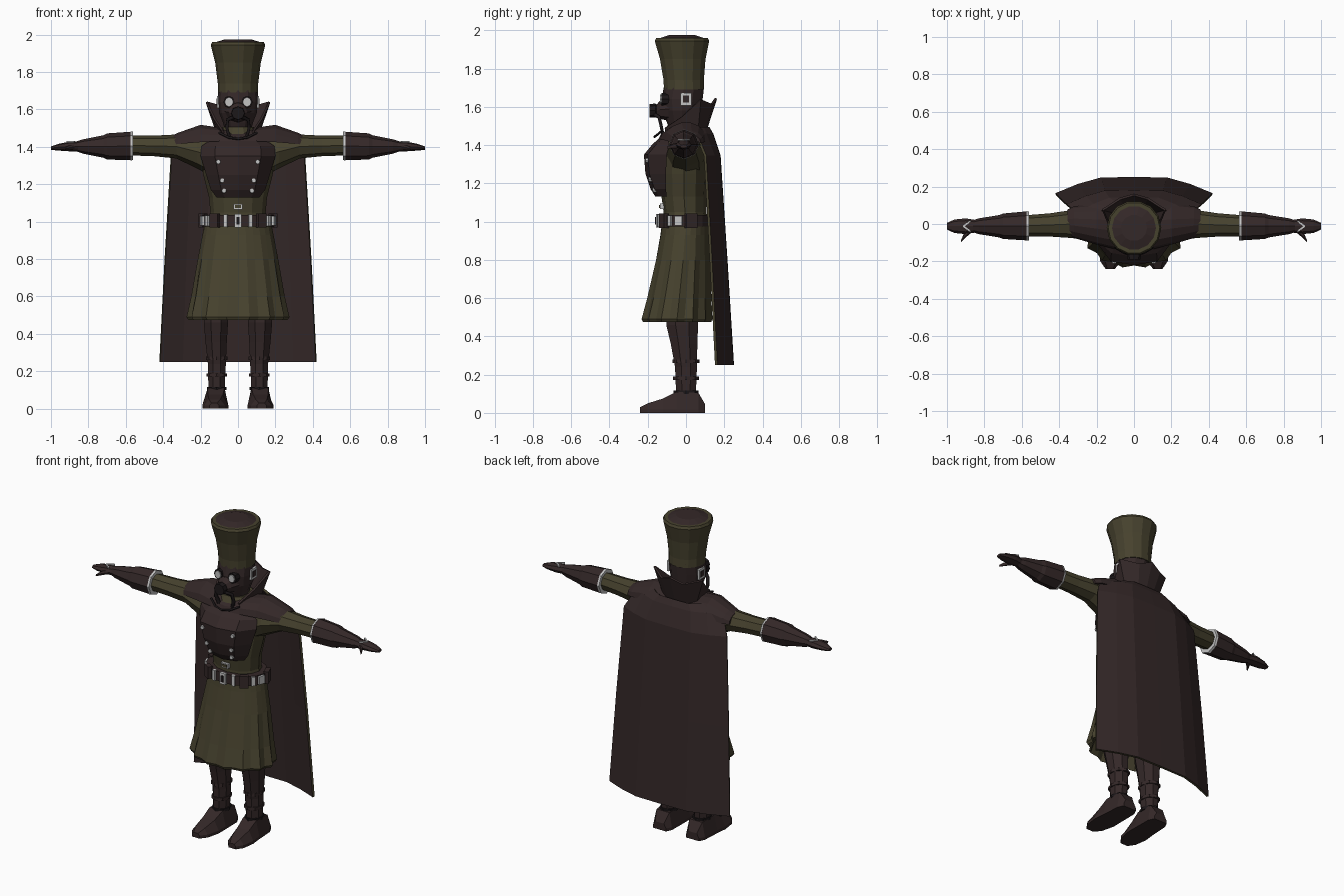
import bpy, bmesh, math
from mathutils import Vector, Euler


def material(name, rgb):
    m = bpy.data.materials.new(name)
    m.diffuse_color = (*rgb, 1)
    return m


BROWN = material("dark brown", (0.034, 0.021, 0.021))
OLIVE = material("olive cloth", (0.062, 0.054, 0.027))
SILVER = material("silver", (0.55, 0.55, 0.55))
BLACK = material("soot black", (0.012, 0.009, 0.010))


def finish(name, bm, mats):
    bmesh.ops.recalc_face_normals(bm, faces=bm.faces)
    me = bpy.data.meshes.new(name)
    bm.to_mesh(me)
    bm.free()
    ob = bpy.data.objects.new(name, me)
    bpy.context.collection.objects.link(ob)
    for m in mats:
        me.materials.append(m)
    return ob


def loft(name, rings, *mats, cap=True, closed=True):
    """Skin a list of point rings."""
    bm = bmesh.new()
    rows = [[bm.verts.new(p) for p in r] for r in rings]
    n = len(rows[0])
    for a, b in zip(rows, rows[1:]):
        for i in range(n if closed else n - 1):
            j = (i + 1) % n
            bm.faces.new((a[i], a[j], b[j], b[i]))
    if cap:
        bm.faces.new(rows[0])
        bm.faces.new(rows[-1])
    return finish(name, bm, mats)


def ring(axis, t, c1, c2, r1, r2, n=8, start=0.0, span=math.tau, pleat=0.0):
    """Elliptical ring across an axis; a partial span makes a dome section."""
    pts = []
    for i in range(n):
        a = start + span * i / (n if span > 6.28 else n - 1)
        k = 1 - pleat * (i % 2)
        u, v = c1 + r1 * k * math.cos(a), c2 + r2 * k * math.sin(a)
        pts.append({'x': (t, u, v), 'y': (u, t, v), 'z': (u, v, t)}[axis])
    return pts


def box(name, loc, size, mat, rot=(0, 0, 0)):
    bm = bmesh.new()
    bmesh.ops.create_cube(bm, size=1)
    for v in bm.verts:
        v.co = Euler(rot).to_matrix() @ Vector([c * s for c, s in zip(v.co, size)]) + Vector(loc)
    return finish(name, bm, [mat])


def tube(name, pts, r, mat):
    cu = bpy.data.curves.new(name, 'CURVE')
    cu.dimensions = '3D'
    cu.bevel_depth, cu.bevel_resolution = r, 0
    sp = cu.splines.new('POLY')
    sp.points.add(len(pts) - 1)
    for p, c in zip(sp.points, pts):
        p.co = (*c, 1)
    cu.materials.append(mat)
    bpy.context.collection.objects.link(bpy.data.objects.new(name, cu))


def thicken(ob, t, rim=0):
    m = ob.modifiers.new("thickness", 'SOLIDIFY')
    m.thickness, m.offset, m.material_offset_rim = t, 0, rim


# Tall flared hat with a brown crown
hat = [(1.69, -.01, .108), (1.74, -.012, .108), (1.85, -.017, .122), (1.945, -.021, .146), (1.96, -.021, .138)]
loft("hat", [ring('z', z, 0, y, r, r, 14) for z, y, r in hat], OLIVE)
loft("hat_crown", [ring('z', 1.957, 0, -.021, .127, .127, 14), ring('z', 1.975, 0, -.021, .07, .07, 14)], BROWN)

# Masked head
head = [(1.47, -.01, .065, .07), (1.53, -.02, .08, .085), (1.58, -.02, .10, .10),
        (1.64, -.02, .107, .107), (1.71, -.01, .106, .105)]
loft("head", [ring('z', z, 0, y, rx, ry, 12) for z, y, rx, ry in head], BROWN)
loft("snout", [ring('y', -.08, 0, 1.59, .075, .065), ring('y', -.135, 0, 1.585, .05, .048),
               ring('y', -.155, 0, 1.58, .03, .03)], BROWN)
loft("filter", [ring('y', -.145, 0, 1.58, .026, .026), ring('y', -.16, 0, 1.58, .037, .037),
                ring('y', -.19, 0, 1.58, .035, .035)], BLACK)

# Torso and skirt
torso = [(.96, 0, .17, .12), (1.05, -.005, .148, .112), (1.13, -.01, .155, .118), (1.25, -.01, .185, .125),
         (1.37, -.01, .205, .125), (1.44, 0, .18, .11), (1.50, 0, .09, .09)]
loft("torso", [ring('z', z, 0, y, rx, ry, 12) for z, y, rx, ry in torso], OLIVE)
skirt = [(1.0, 0, .175, .125, 0), (.93, -.005, .19, .13, .01), (.80, -.015, .215, .145, .03),
         (.60, -.035, .25, .172, .06), (.49, -.047, .275, .19, .08), (.475, -.047, .265, .183, .08),
         (.58, -.035, .235, .16, .06)]
loft("skirt", [ring('z', z, 0, y, rx, ry, 28, pleat=p) for z, y, rx, ry, p in skirt], OLIVE)

# Double-breasted chest panel
panel = [(1.435, .15, -.14, -.09), (1.405, .195, -.175, -.09), (1.35, .20, -.22, -.10), (1.25, .17, -.212, -.105),
         (1.17, .145, -.185, -.105), (1.13, .115, -.16, -.10)]
loft("chest_panel", [[(-w, e, z), (-.62 * w, c + .02, z), (0, c, z), (.62 * w, c + .02, z), (w, e, z)]
                     for z, w, c, e in panel], BROWN)

# Belt with loops, pouches and buckle
loft("belt", [ring('z', z, 0, -.01, .192, .137, 16) for z in (.975, 1.035)], BROWN)
for deg, w, h, mat in [(-90, .04, .07, SILVER), (-70, .02, .065, SILVER), (-110, .02, .065, SILVER),
                       (-32, .022, .055, SILVER), (-148, .022, .055, SILVER), (-12, .04, .05, SILVER),
                       (-168, .04, .05, SILVER), (-50, .05, .075, BROWN), (-130, .05, .075, BROWN),
                       (15, .06, .075, BROWN), (165, .06, .075, BROWN)]:
    a = math.radians(deg)
    p = (.193 * math.cos(a), -.01 + .138 * math.sin(a), 1.005)
    out = math.atan2(math.sin(a) / .138, math.cos(a) / .193)
    box("belt_fitting", p, (.018 if mat is SILVER else .03, w, h), mat, (0, 0, out))
box("buckle_centre", (0, -.158, 1.005), (.016, .008, .04), BLACK)
box("waist_clasp", (0, -.126, 1.08), (.05, .02, .03), SILVER)
box("waist_clasp_inset", (0, -.137, 1.08), (.034, .006, .016), OLIVE)

# Shoulder mantle, with dome-shaped sections
mantle = [(.355, .01, 1.41, .068, .05), (.32, .01, 1.415, .085, .062), (.20, .0, 1.425, .11, .095),
          (.10, -.01, 1.43, .125, .075), (0, -.015, 1.43, .13, .06)]
mantle += [(-m[0], *m[1:]) for m in mantle[-2::-1]]
loft("mantle", [ring('x', x, y, z, ry, rz, 8, 0, math.pi) for x, y, z, ry, rz in mantle], BROWN)

# High flared collar
low = [(.07, -.10, 1.455), (.10, -.02, 1.46), (.11, .06, 1.47), (.05, .095, 1.47)]
top = [(.085, -.11, 1.49), (.125, -.02, 1.55), (.168, .075, 1.64), (.075, .135, 1.615)]
sheet = []
for row, mid in ((low, (0, .10, 1.47)), (top, (0, .157, 1.645))):
    sheet.append(row + [mid] + [(-x, y, z) for x, y, z in row[::-1]])
thicken(loft("collar", sheet, BROWN, cap=False, closed=False), .012)
loft("collar_band", [ring('z', 1.44, 0, -.02, .12, .11, 10), ring('z', 1.505, 0, -.015, .085, .085, 10)], OLIVE)
tube("collar_chain", [(-.10, -.125, 1.475), (-.05, -.155, 1.45), (0, -.165, 1.443), (.05, -.155, 1.45),
                      (.10, -.125, 1.475)], .007, BLACK)

# Long cape with an olive hem
cape = [(1.49, .19, .05, .10, .115), (1.455, .30, .055, .13, .135), (1.345, .357, .10, .155, .172),
        (.80, .39, .13, .165, .208), (.25, .418, .158, .175, .242)]
rows = []
for z, w, yi, a, yb in cape:
    half = [(w, yi, z), ((w + a) / 2, (yi + yb) / 2 + .008, z), (a, yb, z)]
    rows.append(half + [(0, yb + .002, z)] + [(-x, y, q) for x, y, q in half[::-1]])
thicken(loft("cape", rows, BROWN, OLIVE, cap=False, closed=False), .014, 1)

# Paired parts
for s, side in ((1, "left"), (-1, "right")):
    def along(name, data, mat, n=8):
        return loft(f"{side}_{name}", [ring('x', s * x, y, z, ry, rz, n) for x, y, z, ry, rz in data], mat)

    # Sleeve, gauntlet and hand
    along("sleeve", [(.12, 0, 1.34, .10, .11), (.22, 0, 1.375, .095, .09), (.33, 0, 1.402, .075, .064),
                     (.45, -.005, 1.405, .062, .055), (.60, -.01, 1.408, .055, .053)], OLIVE)
    along("cuff_trim", [(.562, -.01, 1.405, .077, .076), (.574, -.01, 1.405, .079, .078)], SILVER)
    along("gauntlet", [(.568, -.01, 1.405, .078, .076), (.70, -.012, 1.402, .068, .070),
                       (.72, -.012, 1.402, .060, .060), (.83, -.012, 1.402, .042, .038),
                       (.86, -.012, 1.402, .032, .028)], BROWN)
    along("hand", [(.84, -.012, 1.402, .032, .026), (.90, -.012, 1.402, .042, .026),
                   (.96, -.012, 1.398, .036, .018), (1.0, -.012, 1.393, .018, .009)], BROWN)
    along("thumb", [(.875, -.035, 1.40, .016, .014), (.905, -.06, 1.395, .017, .014),
                    (.925, -.092, 1.388, .007, .007)], BROWN, 6)
    for d in (1, -1):
        box(f"{side}_hand_chevron", (s * .893, -.012 + d * .014, 1.427), (.05, .009, .008), SILVER,
            (0, 0, -s * d * .65))

    # Face fittings and hose
    loft(f"{side}_eye", [ring('y', y, s * .048, 1.64, .021, .024) for y in (-.135, -.10)], SILVER)
    loft(f"{side}_eye_rim", [ring('y', y, s * .048, 1.64, .030, .032) for y in (-.128, -.09)], BLACK)
    box(f"{side}_mask_buckle", (s * .106, .0, 1.64), (.014, .058, .065), SILVER)
    box(f"{side}_mask_buckle_centre", (s * .113, .0, 1.64), (.006, .032, .036), BROWN)
    tube(f"{side}_hose", [(s * .02, -.165, 1.56), (s * .055, -.14, 1.545), (s * .06, -.13, 1.50),
                          (s * .045, -.12, 1.45)], .011, BLACK)

    # Coat buttons
    for x, z, y in ((.105, 1.32, -.203), (.085, 1.22, -.187), (.075, 1.165, -.168)):
        loft(f"{side}_button", [ring('y', y + .02, s * x, z, .014, .014), ring('y', y - .008, s * x, z, .012, .012)],
             SILVER)

    # Trousers, boot and straps
    leg = [(.60, .115, -.015, .075, .09), (.46, .118, -.02, .07, .09), (.36, .117, -.01, .062, .075),
           (.24, .113, 0, .052, .062), (.08, .115, 0, .046, .055)]
    loft(f"{side}_leg", [ring('z', z, s * x, y, rx, ry, 8, math.pi / 8) for z, x, y, rx, ry in leg], BROWN)
    for z, r in ((.108, .053), (.18, .055), (.27, .058)):
        loft(f"{side}_boot_strap", [ring('z', q, s * .114, 0, r, r + .012) for q in (z - .009, z + .009)],
             BLACK if z < .15 else BROWN)
    foot = [(.10, .045, .03, .045), (.065, .062, .045, .105), (-.05, .066, .045, .11), (-.12, .070, .04, .075),
            (-.20, .055, .03, .05), (-.24, .025, .015, .03)]
    loft(f"{side}_boot", [[(s * (.115 - .05 * min(y, 0)) + k * w, y, z) for k, w, z in
                           ((-1, b, 0), (1, b, 0), (1, b, .018), (1, t, h), (-1, t, h), (-1, b, .018))]
                          for y, b, t, h in foot], BROWN)
